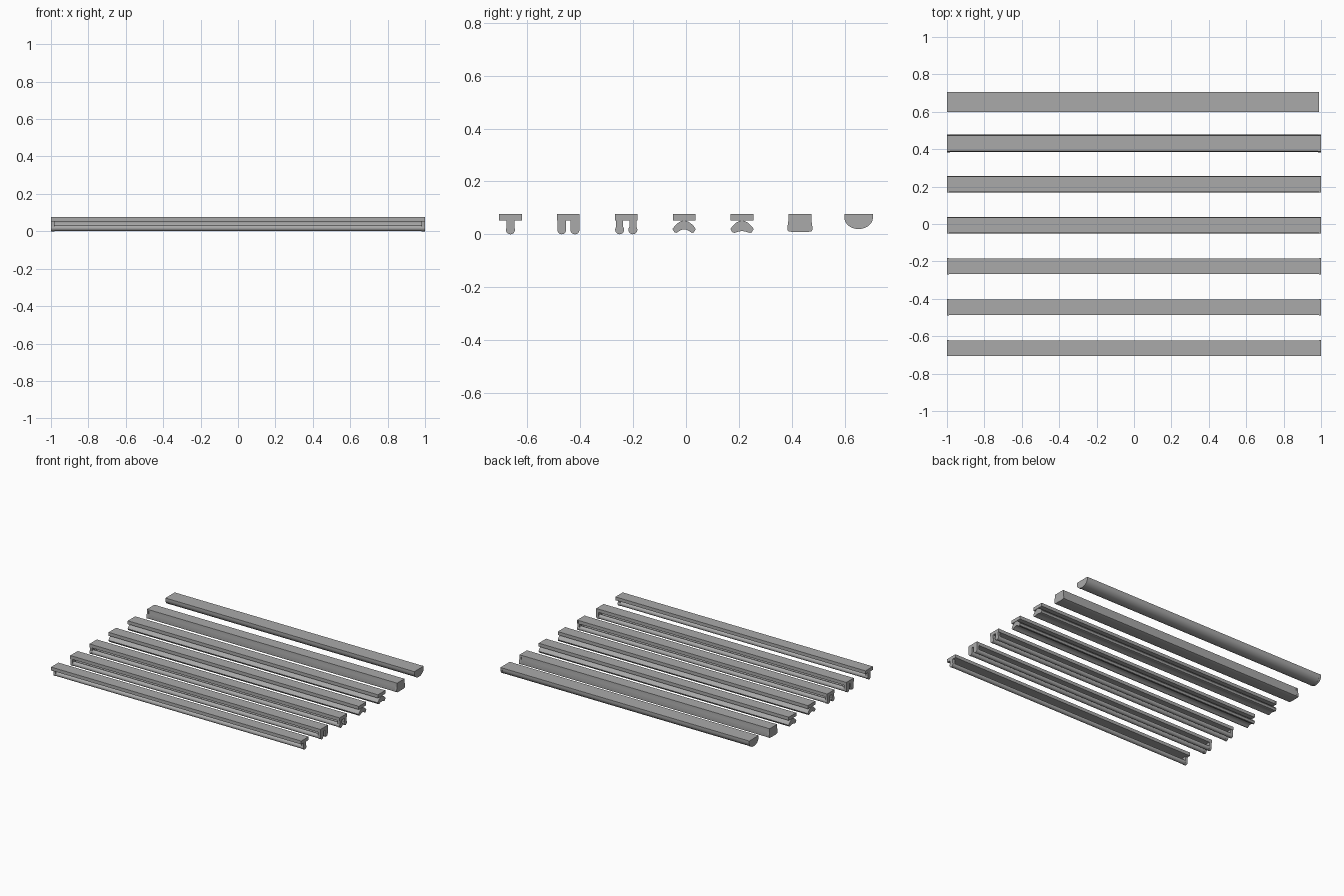
import bpy, bmesh, math

if "Cube" in bpy.data.objects:
    bpy.data.objects.remove(bpy.data.objects["Cube"])

grey = bpy.data.materials.new("neutral grey")
grey.diffuse_color = (0.4, 0.4, 0.4, 1)
grey.use_nodes = True
grey.node_tree.nodes["Principled BSDF"].inputs["Base Color"].default_value = grey.diffuse_color


def extrude(name, profile, y, x0=-1.0, x1=1.0, smooth=False):
    """Sweep a closed (y, z) profile along x."""
    bm = bmesh.new()
    a = [bm.verts.new((x0, y + p, z)) for p, z in profile]
    b = [bm.verts.new((x1, y + p, z)) for p, z in profile]
    n = len(profile)
    for i in range(n):
        j = (i + 1) % n
        bm.faces.new((a[i], a[j], b[j], b[i]))
    bm.faces.new(a)
    bm.faces.new(b)
    bmesh.ops.recalc_face_normals(bm, faces=bm.faces)
    mesh = bpy.data.meshes.new(name)
    bm.to_mesh(mesh)
    bm.free()
    mesh.materials.append(grey)
    obj = bpy.data.objects.new(name, mesh)
    bpy.context.collection.objects.link(obj)
    if smooth:
        bpy.ops.object.select_all(action='DESELECT')
        obj.select_set(True)
        bpy.context.view_layer.objects.active = obj
        bpy.ops.object.shade_smooth_by_angle(angle=math.radians(40))
    return obj


def rect(w, z0, z1):
    return [(-w, z0), (w, z0), (w, z1), (-w, z1)]


def circle(r, z, n=20):
    return [(r * math.cos(math.tau * i / n), z + r * math.sin(math.tau * i / n)) for i in range(n)]


def housing(y):
    extrude("housing", rect(0.042, 0.053, 0.077), y, -0.995, 0.995)
    for s in (-1, 1):
        extrude("housing_end_cap", rect(0.043, 0.053, 0.077), y, *sorted((s * 0.99, s)))


def tube(y, socket_w):
    # lamp with a holder at each end
    extrude("lamp_tube", circle(0.0155, 0.017), y, -0.99, 0.99, True)
    for s in (-1, 1):
        x = sorted((s * 0.982, s))
        extrude("socket_stem", rect(socket_w, 0.02, 0.054), y, *x)
        extrude("socket_disc", circle(0.017, 0.017), y, *x, True)


def wing(y, lift):
    # arched wing section with rounded tips and hollow underside
    n = 12
    top, low = [], []
    for i in range(n + 1):
        t = -1 + 2 * i / n
        top.append((0.044 * t, 0.021 + 0.031 * math.cos(t * math.pi / 2) ** 0.9 if abs(t) < 1 else 0.02))
    for i in range(1, n):
        t = 1 - 2 * i / n
        z = 0.005 + lift * max(0, math.cos(t * math.pi / 1.3)) + 0.010 * abs(t) ** 8
        low.append((0.044 * t, z))
    extrude("wing_diffuser", top + low, y, -1, 1, True)


Y = [-0.664 + 0.219 * i for i in range(6)] + [0.653]

# single, wide twin and narrow twin tube battens
for y, offsets, w in ((Y[0], (0,), 0.015), (Y[1], (-0.025, 0.025), 0.017), (Y[2], (-0.025, 0.025), 0.013)):
    housing(y)
    for d in offsets:
        tube(y + d, w)

# two battens with arched wing diffusers
for y, lift in ((Y[3], 0.014), (Y[4], 0.007)):
    housing(y)
    wing(y, lift)

# boxed batten with flared diffuser and end caps
half = [(0.043, 0.077), (0.044, 0.05), (0.048, 0.022), (0.046, 0.013), (0.040, 0.010), (0.02, 0.009)]


def mirrored(pts, k=1.0):
    return [(p * k, z) for p, z in pts] + [(-p * k, z) for p, z in reversed(pts)]


extrude("flared_diffuser", mirrored(half, 0.975), Y[5], -0.99, 0.99, True)
for s in (-1, 1):
    extrude("flared_end_cap", mirrored(half), Y[5], *sorted((s * 0.985, s)))


# half round batten
def bowl(k):
    arc = [(0.054 * k * math.cos(math.pi * i / 20), 0.064 - 0.044 * k * math.sin(math.pi * i / 20)) for i in range(21)]
    return [(0.054 * k, 0.077)] + arc + [(-0.054 * k, 0.077)]


extrude("round_diffuser", bowl(0.98), Y[6], -0.99, 0.98, True)
for x0, x1 in ((-1, -0.985), (0.975, 0.99)):
    extrude("round_end_cap", bowl(1), Y[6], x0, x1, True)
